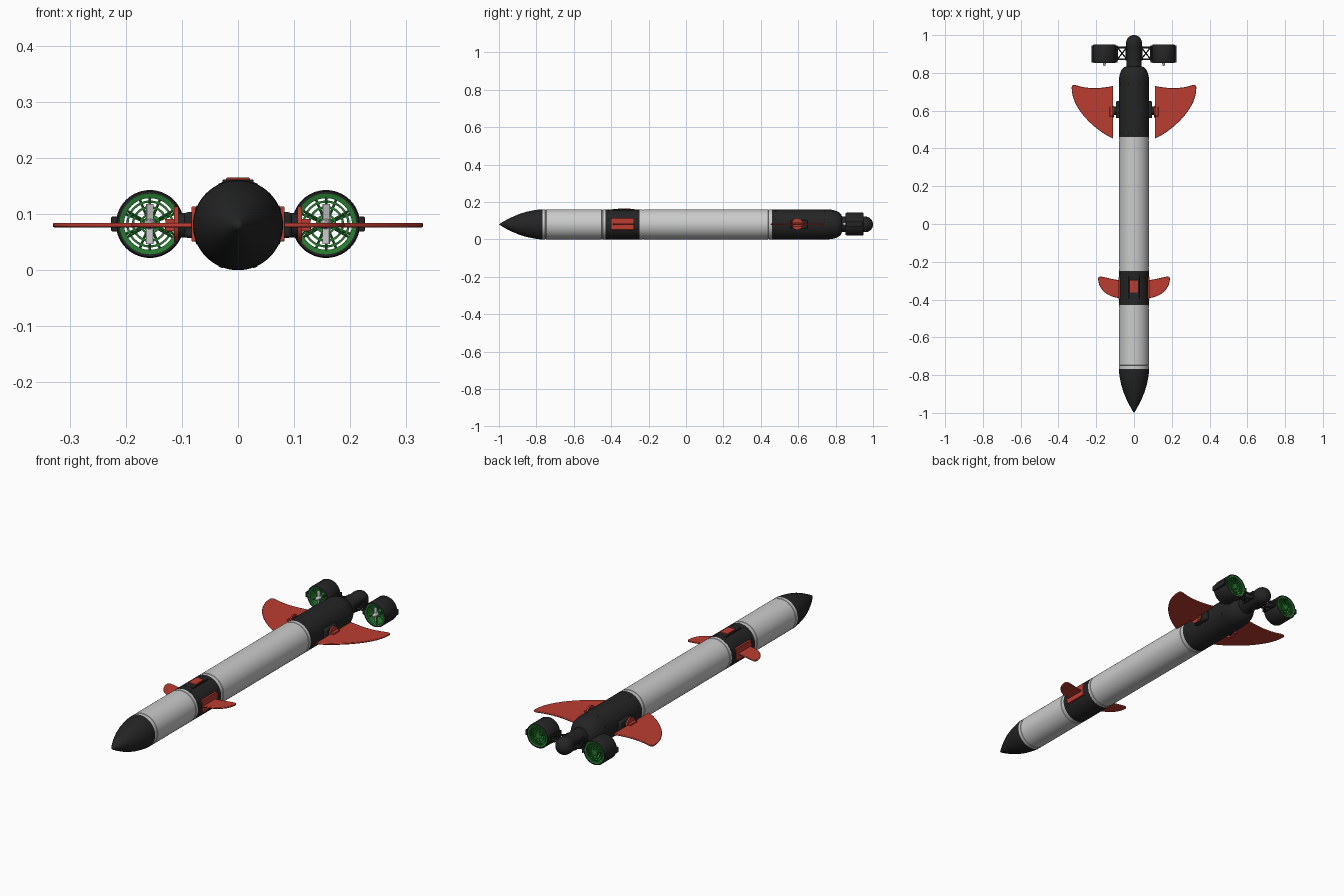
import bpy, bmesh, math
from mathutils import Matrix, Vector

if "Cube" in bpy.data.objects:
    bpy.data.objects.remove(bpy.data.objects["Cube"])

ZC = 0.08  # height of the body axis


def material(name, rgb):
    m = bpy.data.materials.new(name)
    m.diffuse_color = (*rgb, 1)
    m.use_nodes = True
    m.node_tree.nodes["Principled BSDF"].inputs["Base Color"].default_value = m.diffuse_color
    return m


BLACK = material("black", (0.018, 0.018, 0.018))
RED = material("red", (0.5, 0.045, 0.03))
GREEN = material("green", (0.02, 0.2, 0.03))


def finish(name, bm, mat=None, bevel=0, smooth=True):
    bmesh.ops.recalc_face_normals(bm, faces=bm.faces)
    me = bpy.data.meshes.new(name)
    bm.to_mesh(me)
    bm.free()
    ob = bpy.data.objects.new(name, me)
    bpy.context.collection.objects.link(ob)
    if mat:
        me.materials.append(mat)
    if bevel:
        b = ob.modifiers.new("bevel", 'BEVEL')
        b.width, b.segments = bevel, 2
    if smooth:
        bpy.ops.object.select_all(action='DESELECT')
        ob.select_set(True)
        bpy.context.view_layer.objects.active = ob
        bpy.ops.object.shade_smooth_by_angle(angle=math.radians(35))
    return ob


def revolve(name, profile, mat=None, cx=0, cz=ZC, n=64, closed=False):
    """Spin a (y, radius) profile about an axis parallel to y."""
    bm = bmesh.new()
    pts = list(profile) + ([profile[0]] if closed else [])
    vs = [bm.verts.new((cx + r, y, cz)) for y, r in pts]
    es = [bm.edges.new(p) for p in zip(vs, vs[1:])]
    bmesh.ops.spin(bm, geom=vs + es, cent=(cx, 0, cz), axis=(0, 1, 0),
                   angle=math.tau, steps=n)
    bmesh.ops.remove_doubles(bm, verts=bm.verts, dist=1e-5)
    return finish(name, bm, mat)


def box(name, c, size, mat=None, bevel=0.0015, rot=None):
    bm = bmesh.new()
    bmesh.ops.create_cube(bm, size=1, matrix=Matrix.Translation(c) @
                          (rot or Matrix()) @ Matrix.Diagonal((*size, 1)))
    return finish(name, bm, mat, bevel)


def rod(name, a, b, r, mat=None, n=24):
    a, b = Vector(a), Vector(b)
    bm = bmesh.new()
    q = (b - a).to_track_quat('Z', 'Y').to_matrix().to_4x4()
    bmesh.ops.create_cone(bm, cap_ends=True, segments=n, radius1=r, radius2=r,
                          depth=(b - a).length, matrix=Matrix.Translation((a + b) / 2) @ q)
    return finish(name, bm, mat)


def wing(name, curve_pts, s, thick, mat):
    """Plate from a closed smooth outline; corners are listed with a flag."""
    bm = bmesh.new()
    f = bm.faces.new([bm.verts.new((s * x, y, ZC - thick / 2)) for x, y in curve_pts])
    r = bmesh.ops.extrude_face_region(bm, geom=[f])
    bmesh.ops.translate(bm, vec=(0, 0, thick),
                        verts=[v for v in r["geom"] if isinstance(v, bmesh.types.BMVert)])
    return finish(name, bm, mat, thick * 0.35)


def bezier(p0, p1, p2, p3, n=14):
    out = []
    for i in range(n):
        t = i / n
        out.append(tuple((1 - t)**3 * a + 3 * t * (1 - t)**2 * b + 3 * t * t * (1 - t) * c + t**3 * d
                         for a, b, c, d in zip(p0, p1, p2, p3)))
    return out


# nose cone
revolve("nose_cone", [(-1, 0), (-0.985, .01), (-0.96, .024), (-0.93, .039), (-0.89, .056),
                      (-0.85, .068), (-0.81, .076), (-0.785, .0795), (-0.768, .08), (-0.768, 0)], BLACK)


# light hull sections with a groove near each end
def hull(name, y0, y1):
    R, g = .08, .002
    prof = [(y0, 0), (y0, R)]
    for y in (y0 + .018, y1 - .018):
        prof += [(y - .003, R), (y - .002, R - g), (y + .002, R - g), (y + .003, R)]
    revolve(name, prof + [(y1, R), (y1, 0)])


hull("front_hull", -0.768, -0.43)
hull("main_hull", -0.248, 0.46)

# dark fin collar, aft hull with dome, and tail boom
revolve("fin_collar", [(-0.43, 0), (-0.43, .0803), (-0.248, .0803), (-0.248, 0)], BLACK)
dome = [(0.755 + .078 * math.sin(a * math.pi / 20), .042 + .038 * math.cos(a * math.pi / 20))
        for a in range(11)]
revolve("aft_hull", [(0.46, 0), (0.46, .08)] + dome + [(0.833, 0)], BLACK)
ball = [(0.958 + .042 * math.sin(a * math.pi / 24), .042 * math.cos(a * math.pi / 24))
        for a in range(13)]
revolve("tail_boom", [(0.82, 0), (0.82, .041), (0.94, .041), (0.943, .042)] + ball[:-1] + [(1.0, 0)],
        BLACK, n=48)

# bolts around the dark sections
for y in (-0.415, -0.263, 0.48, 0.74):
    for k in range(8):
        a = math.tau * (k + .5) / 8
        d = Vector((math.cos(a), 0, math.sin(a)))
        c = Vector((0, y, ZC))
        rod("bolt", c + d * .076, c + d * .0815, .004, BLACK, 10)

# top fin stub and its frame
box("top_plate_frame", (0, -0.335, .157), (.056, .12, .008), BLACK)
box("top_plate", (0, -0.33, .159), (.042, .066, .011), RED)

# outlines of the wings and front fins
wing_outline = (bezier((.111, .452), (.2, .492), (.335, .61), (.33, .725))
                + bezier((.33, .725), (.328, .738), (.318, .737), (.305, .734), 5)
                + bezier((.305, .734), (.24, .712), (.17, .718), (.111, .731), 8)
                + [(.111, .731)])
fin_outline = (bezier((.07, -.392), (.12, -.392), (.185, -.36), (.19, -.295))
               + bezier((.19, -.295), (.191, -.28), (.185, -.278), (.175, -.278), 5)
               + bezier((.175, -.278), (.14, -.284), (.11, -.295), (.07, -.298), 6)
               + [(.07, -.298)])

TX, TZ = .157, .082  # thruster axis
for s, side in ((1, "right"), (-1, "left")):
    # front fin and its side plate
    wing(side + "_front_fin", fin_outline, s, .008, RED)
    box(side + "_fin_plate", (s * .072, -0.34, ZC + .002), (.022, .118, .062), RED)

    # main wing with pivot
    wing(side + "_main_wing", wing_outline, s, .008, RED)
    box(side + "_pivot_base", (s * .081, .605, ZC), (.03, .09, .046), BLACK, .006)
    rod(side + "_pivot_shaft", (s * .08, .6, ZC), (s * .107, .6, ZC), .022, BLACK, 32)
    rod(side + "_wing_disc", (s * .106, .595, ZC + .002), (s * .114, .595, ZC + .002), .031, RED, 40)
    for z in (-1, 1):
        box(side + "_wing_clamp", (s * .118, .595, ZC + z * .007), (.022, .05, .008), RED)

    # lattice arm from boom to thruster
    for y in (.872, .935):
        rod(side + "_arm_beam", (s * .03, y, ZC), (s * .1, y, ZC), .005, BLACK, 12)
    for z in (-.014, .014):
        rod(side + "_arm_brace", (s * .038, .872, ZC + z), (s * .088, .935, ZC + z), .0035, BLACK, 10)
        rod(side + "_arm_brace", (s * .038, .935, ZC + z), (s * .088, .872, ZC + z), .0035, BLACK, 10)
    for x in (.042, .088):
        box(side + "_arm_end", (s * x, .9035, ZC), (.008, .078, .038), BLACK)

    # thruster duct and outer lugs
    revolve(side + "_duct", [(.853, .054), (.853, .058), (.86, .0605), (.945, .0605), (.949, .058),
                             (.949, .054)], BLACK, s * TX, TZ, 56, True)
    for k in (-1, 1):
        box(side + "_duct_lug", (s * TX + k * .062, .9, TZ), (.014, .09, .026), BLACK)

    # green guards: rings and spokes at both ends
    revolve(side + "_duct_liner", [(.857, .046), (.855, .0545), (.947, .0545), (.945, .046),
                                   (.925, .049), (.878, .049)], GREEN, s * TX, TZ, 56, True)
    for y, n, rings in ((.872, 6, (.016,)), (.94, 8, (.016, .03, .04))):
        for r in rings:
            revolve(side + "_guard_ring", [(y - .003, r - .002), (y - .003, r + .002),
                                           (y + .003, r + .002), (y + .003, r - .002)],
                    GREEN, s * TX, TZ, 32, True)
        for k in range(n):
            a = math.tau * (k + .5) / n
            d = Vector((math.cos(a), 0, math.sin(a)))
            c = Vector((s * TX, y, TZ))
            rod(side + "_guard_spoke", c + d * .01, c + d * .05, .0023, GREEN, 8)

    # motor, hub and two-blade propeller
    rod(side + "_motor", (s * TX, .87, TZ), (s * TX, .943, TZ), .013, GREEN)
    revolve(side + "_hub", [(.835, 0), (.837, .004), (.843, .007), (.875, .011), (.875, 0)],
            None, s * TX, TZ, 24)
    for k in (-1, 1):
        box(side + "_blade", (s * TX, .861, TZ + k * .02), (.014, .003, .032), None, .0008,
            Matrix.Rotation(k * .4, 4, 'Z'))
